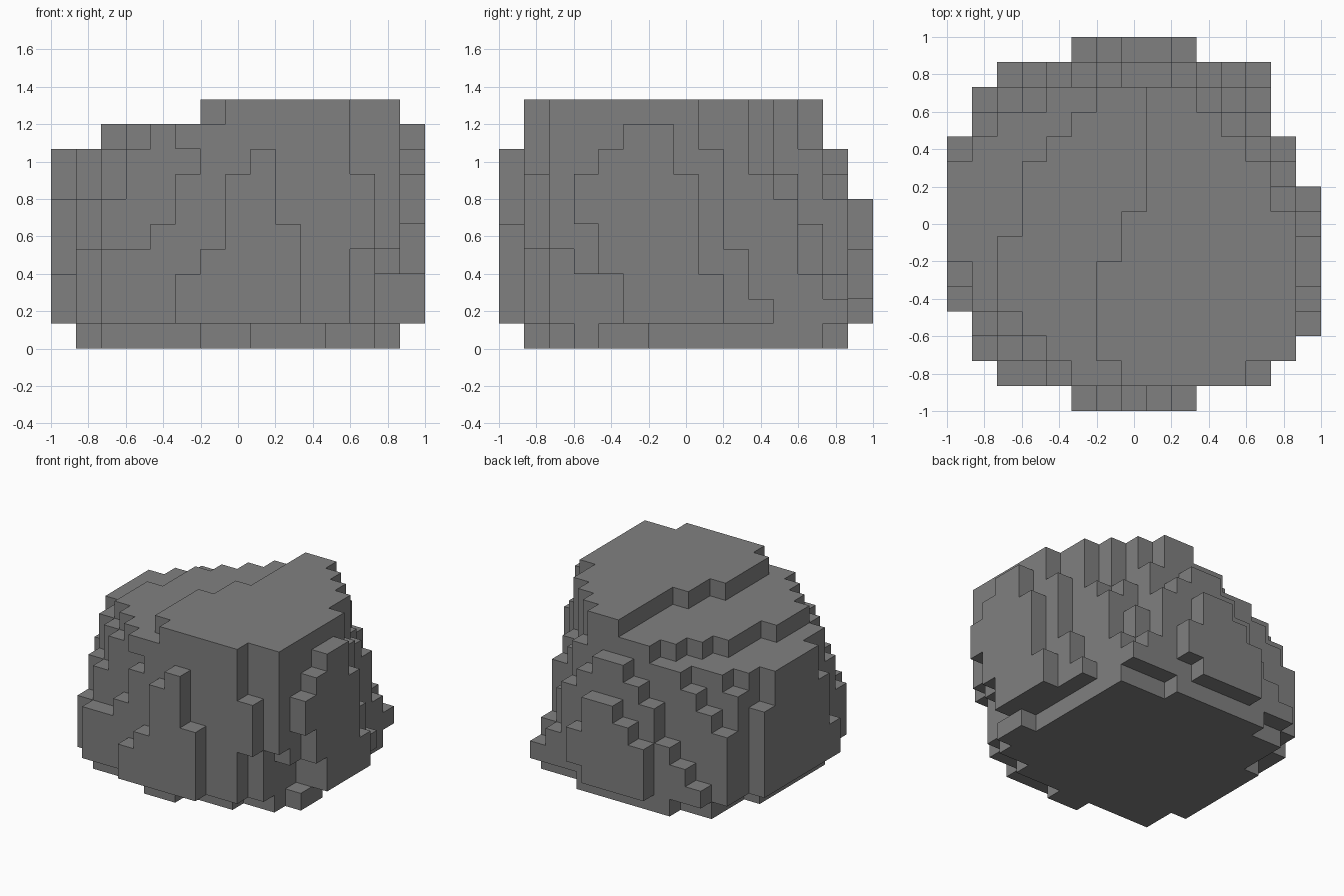
import bpy
import bmesh
from mathutils import Vector

CELLS = 15
SIZE = 2 / CELLS
BASE = 1  # body starts one cell above the ground

old_cube = bpy.data.objects.get("Cube")
if old_cube:
    bpy.data.objects.remove(old_cube, do_unlink=True)

filled = set()


def add_block(xs, ys, zs):
    """Fill a box of cells given as three half-open ranges."""
    for x in range(*xs):
        for y in range(*ys):
            for z in range(*zs):
                filled.add((x, y, z))


def add_front_slab(row, start, tops):
    """Slab one cell deep, facing front or back, with stepped tops."""
    for offset, top in enumerate(tops):
        x = start + offset
        add_block((x, x + 1), (row, row + 1), (BASE, top))


def add_side_slab(column, start, tops):
    """Slab one cell wide, facing left or right, with stepped tops."""
    for offset, top in enumerate(tops):
        y = start + offset
        add_block((column, column + 1), (y, y + 1), (BASE, top))


def remove_block(xs, ys, zs):
    """Cut a box of cells away to form an overhang."""
    for cell in list(filled):
        if all(low <= value < high
               for value, (low, high) in zip(cell, (xs, ys, zs))):
            filled.discard(cell)


def add_plateau(level, first_row, starts, ends):
    """One flat layer whose left and right borders change by row."""
    for offset, (start, end) in enumerate(zip(starts, ends)):
        y = first_row + offset
        add_block((start, end), (y, y + 1), (level, level + 1))


# Solid core
add_block((3, 12), (3, 11), (BASE, 8))
add_block((3, 11), (11, 12), (BASE, 8))

# Upper plateaus
right_border = [12, 14, 14, 14, 14, 14, 14, 13, 13, 12, 11, 10]
add_plateau(8, 1, [6, 4, 3, 2, 2, 2, 3, 3, 3, 4, 5, 6], right_border)
add_plateau(9, 1, [7, 6, 6, 6, 6, 7, 7, 8, 8, 8, 8, 8], right_border)

# Front slabs, from the outermost inwards
add_front_slab(0, 5, [3, 4, 7, 8, 5])
add_front_slab(1, 2, [4, 4, 5, 7, 8, 8, 8, 8, 8, 8, 7])
add_front_slab(2, 1, [4, 6, 8, 8, 8, 8, 8, 8, 8, 8, 8, 8, 8])
add_block((5, 6), (1, 2), (8, 9))
remove_block((6, 7), (1, 2), (9, 10))

# Back slabs, from the outermost inwards
add_front_slab(14, 5, [4, 5, 6, 6, 4])
add_front_slab(13, 2, [2, 3, 4, 6, 7, 8, 8, 7, 6, 3, 2])
add_front_slab(12, 1, [5, 6, 7, 8, 8, 8, 8, 8, 8, 8, 5, 3])

# Sloping side with a low x
add_side_slab(0, 4, [3, 6, 8, 8, 8, 8, 6])
add_side_slab(1, 3, [6, 8, 8, 8, 8, 8, 8, 8, 7])
add_side_slab(2, 3, [8, 8, 8, 8, 8, 8, 8, 8, 8])

# Steep side with a high x
add_side_slab(11, 11, [7])
add_side_slab(12, 3, [8, 8, 8, 8, 8, 8, 8, 7, 6])
add_side_slab(13, 3, [8, 8, 8, 8, 8, 8, 4, 2])
add_side_slab(14, 3, [7, 8, 9, 9, 7, 3])

# Overhangs under the steep corner and the back slab
remove_block((12, 13), (1, 2), (BASE, 4))
remove_block((13, 14), (2, 3), (BASE, 4))
remove_block((13, 15), (3, 5), (BASE, 3))
remove_block((14, 15), (3, 4), (BASE, 5))
remove_block((9, 10), (14, 15), (BASE, 2))

# Recessed foot
add_block((2, 13), (3, 13), (0, BASE))
add_block((1, 13), (4, 10), (0, BASE))
add_block((13, 14), (4, 6), (0, BASE))
add_block((2, 11), (2, 3), (0, BASE))
add_block((6, 8), (1, 2), (0, BASE))
add_block((4, 10), (13, 14), (0, BASE))

# Stone colour
stone = bpy.data.materials.new("stone_grey")
stone.use_nodes = True
grey = (0.216, 0.216, 0.216, 1)
stone.diffuse_color = grey
stone.node_tree.nodes["Principled BSDF"].inputs["Base Color"].default_value = grey

# Outer skin: one square wherever a filled cell meets an empty one
bm = bmesh.new()
corners = {}


def corner(point):
    key = tuple(point)
    if key not in corners:
        half = CELLS / 2
        corners[key] = bm.verts.new(
            ((key[0] - half) * SIZE, (key[1] - half) * SIZE, key[2] * SIZE))
    return corners[key]


def unit(axis):
    return Vector([float(i == axis) for i in range(3)])


for cell in sorted(filled):
    for axis in range(3):
        u, v = unit((axis + 1) % 3), unit((axis + 2) % 3)
        for side in (-1, 1):
            neighbour = list(cell)
            neighbour[axis] += side
            if tuple(neighbour) in filled:
                continue
            start = Vector(cell) + unit(axis) * max(side, 0)
            square = [start, start + u, start + u + v, start + v]
            if side < 0:
                square.reverse()
            bm.faces.new([corner(p) for p in square])

# Join the squares into large flat faces
bmesh.ops.dissolve_limit(bm, angle_limit=0.01, verts=bm.verts, edges=bm.edges)

mesh = bpy.data.meshes.new("boulder")
bm.to_mesh(mesh)
bm.free()
mesh.materials.append(stone)
boulder = bpy.data.objects.new("boulder", mesh)
bpy.context.collection.objects.link(boulder)
